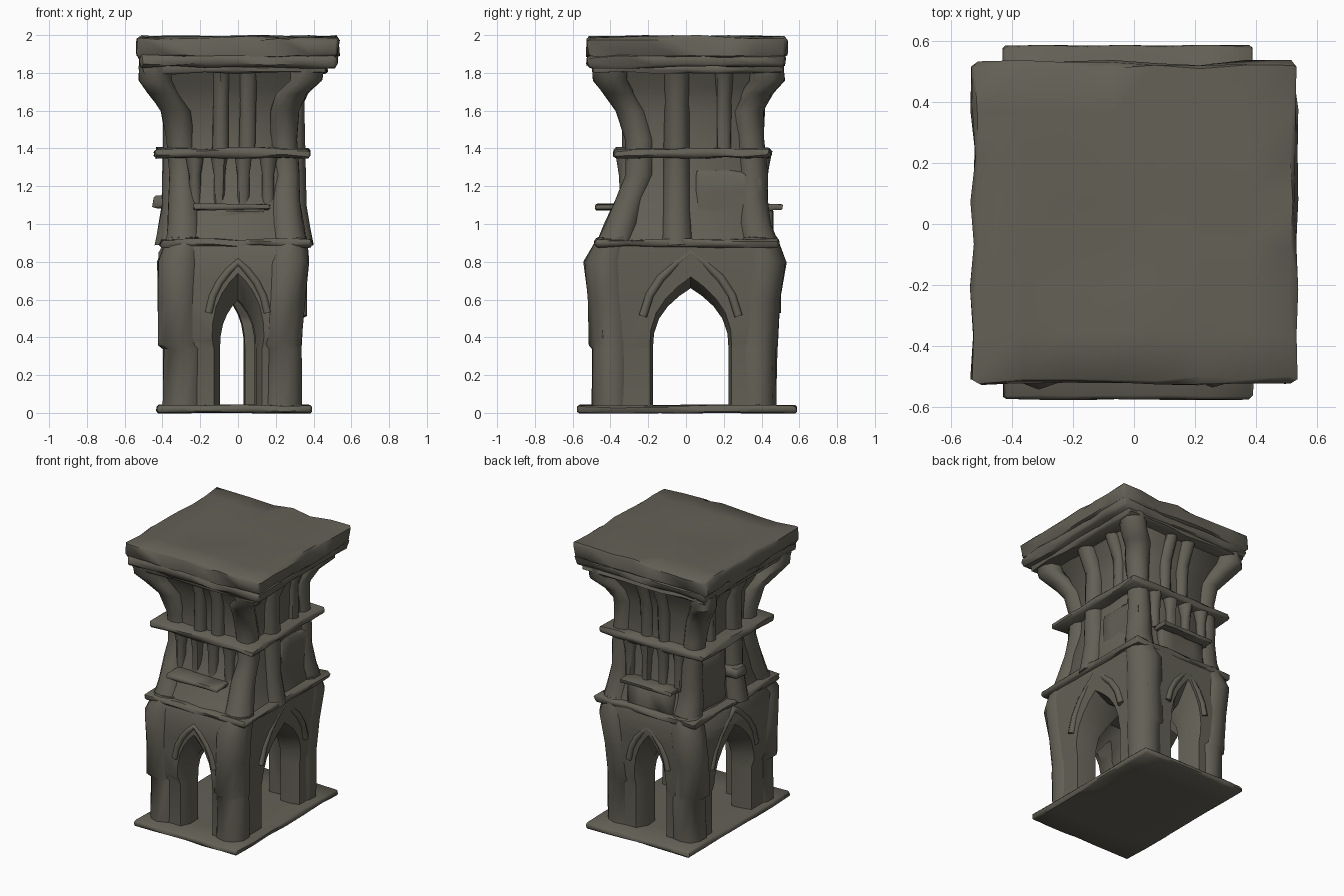
import bpy, bmesh, math, random
from mathutils import Vector

random.seed(4)
cube = bpy.data.objects.get("Cube")
if cube:
    bpy.data.objects.remove(cube, do_unlink=True)

# One weathered stone colour
STONE = (0.125, 0.118, 0.092, 1)
stone = bpy.data.materials.new("weathered_stone")
stone.use_nodes = True
stone.diffuse_color = STONE
bsdf = stone.node_tree.nodes["Principled BSDF"]
bsdf.inputs["Base Color"].default_value = STONE
bsdf.inputs["Roughness"].default_value = 0.9


def activate(ob):
    bpy.ops.object.select_all(action='DESELECT')
    ob.select_set(True)
    bpy.context.view_layer.objects.active = ob


def finish(name, bm, jitter=0.0, smooth=True):
    for v in bm.verts:
        v.co += Vector([random.uniform(-jitter, jitter) for _ in range(3)])
    bmesh.ops.recalc_face_normals(bm, faces=bm.faces)
    mesh = bpy.data.meshes.new(name)
    bm.to_mesh(mesh)
    bm.free()
    ob = bpy.data.objects.new(name, mesh)
    bpy.context.collection.objects.link(ob)
    mesh.materials.append(stone)
    if smooth:
        activate(ob)
        bpy.ops.object.shade_smooth_by_angle(angle=math.radians(50))
    return ob


def skin(bm, rings):
    loops = [[bm.verts.new(p) for p in ring] for ring in rings]
    n = len(loops[0])
    for a, b in zip(loops, loops[1:]):
        for i in range(n):
            j = (i + 1) % n
            bm.faces.new((a[i], a[j], b[j], b[i]))
    bm.faces.new(loops[0])
    bm.faces.new(loops[-1])


def loft(name, rows, c=0.05, jitter=0.0, smooth=True):
    """Stack of chamfered rectangles (z, x0, x1, y0, y1)."""
    bm = bmesh.new()
    skin(bm, [[(x0 + c, y0, z), (x1 - c, y0, z), (x1, y0 + c, z), (x1, y1 - c, z),
               (x1 - c, y1, z), (x0 + c, y1, z), (x0, y1 - c, z), (x0, y0 + c, z)]
              for z, x0, x1, y0, y1 in rows])
    return finish(name, bm, jitter, smooth)


def slab(name, x0, x1, y0, y1, z0, z1, cuts=5, jitter=0.008):
    """Worn stone slab with uneven faces."""
    bm = bmesh.new()
    bmesh.ops.create_cube(bm, size=1)
    for v in bm.verts:
        v.co = ((x0 + x1) / 2 + v.co.x * (x1 - x0), (y0 + y1) / 2 + v.co.y * (y1 - y0),
                (z0 + z1) / 2 + v.co.z * (z1 - z0))
    bmesh.ops.bevel(bm, geom=bm.edges[:], offset=min(0.015, (z1 - z0) / 4), segments=1, affect='EDGES')
    long_edges = [e for e in bm.edges if e.calc_length() > 0.3]
    bmesh.ops.subdivide_edges(bm, edges=long_edges, cuts=cuts, use_grid_fill=True)
    return finish(name, bm, jitter)


def column(name, rows, sides=10):
    """Round shaft through (x, y, z, radius)."""
    bm = bmesh.new()
    skin(bm, [[(x + r * math.cos(math.tau * (i + .5) / sides),
                y + r * math.sin(math.tau * (i + .5) / sides), z) for i in range(sides)]
              for x, y, z, r in rows])
    return finish(name, bm, 0.005)


def arch(half, spring, peak):
    """Outline of a pointed arch as (across, z), starting below ground."""
    side = [(half * (1 - u ** 2.6), spring + (peak - spring) * u) for u in (0, .25, .5, .7, .87)]
    left = [(-a, z) for a, z in reversed(side)]
    return [(half, -.1)] + side + [(0, peak)] + left + [(-half, -.1)]


def place(axis, across, depth, z):
    return (across, depth, z) if axis == 'y' else (depth, across, z)


def carve(target, cutter):
    cutter.hide_render = True
    mod = target.modifiers.new("carve", 'BOOLEAN')
    mod.operation, mod.solver, mod.object = 'DIFFERENCE', 'EXACT', cutter
    activate(target)
    bpy.ops.object.modifier_apply(modifier=mod.name)
    bpy.data.objects.remove(cutter, do_unlink=True)


def cut_arch(target, axis, stations):
    """Tunnel through (depth, centre, half width, spring, peak)."""
    bm = bmesh.new()
    skin(bm, [[place(axis, c + a, d, z) for a, z in arch(h, s, p)] for d, c, h, s, p in stations])
    carve(target, finish("arch_cutter", bm, smooth=False))


def rib(name, axis, depth, centre, half, spring, peak, radius):
    """Raised moulding that follows a pointed arch."""
    pts = arch(half, spring, peak)[2:-2]
    curve = bpy.data.curves.new(name, 'CURVE')
    curve.dimensions = '3D'
    curve.bevel_depth, curve.bevel_resolution, curve.use_fill_caps = radius, 1, True
    spline = curve.splines.new('POLY')
    spline.points.add(len(pts) - 1)
    for p, (a, z) in zip(spline.points, pts):
        p.co = (*place(axis, centre + a, depth, z), 1)
    curve.materials.append(stone)
    ob = bpy.data.objects.new(name, curve)
    bpy.context.collection.objects.link(ob)


# Base slab
slab("base_slab", -.43, .39, -.575, .585, 0, .04, jitter=.004)

# Arched lower storey: open chamber entered by a pointed arch on each side
lower = loft("arched_storey", [(.03, -.38, .32, -.47, .46), (.34, -.38, .32, -.47, .46),
                               (.40, -.40, .33, -.49, .47), (.7, -.41, .35, -.50, .49),
                               (.82, -.41, .36, -.50, .50), (.90, -.37, .36, -.47, .48)], smooth=False)
carve(lower, loft("chamber_cutter", [(-.1, -.24, .18, -.31, .30), (.5, -.24, .18, -.31, .30),
                                     (.68, -.16, .10, -.2, .2)], smooth=False))
cut_arch(lower, 'y', [(-.6, 0, .19, .44, .88), (-.40, 0, .095, .34, .6),
                      (.38, -.05, .08, .34, .6), (.6, -.04, .19, .44, .88)])
cut_arch(lower, 'x', [(-.5, .025, .25, .36, .80), (-.28, .025, .2, .34, .66),
                      (.24, .025, .2, .34, .66), (.5, .025, .25, .36, .80)])
activate(lower)
bpy.ops.object.shade_smooth_by_angle(angle=math.radians(40))

# Arch mouldings on all four sides
for name, depth, centre in (("front", -.49, 0), ("back", .48, -.04)):
    rib(name + "_arch_rib", 'y', depth, centre, .16, .44, .80, .022)
for name, depth in (("right", -.395), ("left", .34)):
    rib(name + "_arch_rib", 'x', depth, .025, .26, .40, .85, .025)

# Corner buttresses, then corner piers that flare out under the roof
BUTTRESS = [(.03, -.40, .34, -.50, .48, .11), (.34, -.40, .34, -.50, .48, .11),
            (.36, -.43, .34, -.51, .49, .12), (.6, -.43, .36, -.52, .5, .12),
            (.8, -.43, .38, -.54, .53, .12), (.93, -.38, .37, -.47, .48, .10)]
PIER = [(.89, -.385, .37, -.48, .49, .10), (1.0, -.38, .35, -.43, .45, .09),
        (1.14, -.37, .33, -.37, .43, .08), (1.26, -.37, .33, -.32, .43, .075),
        (1.45, -.38, .32, -.32, .41, .075), (1.6, -.41, .33, -.37, .41, .08),
        (1.69, -.48, .37, -.44, .46, .085), (1.76, -.53, .45, -.49, .52, .09),
        (1.84, -.53, .46, -.5, .52, .09)]
for fy, front in ((0, "front"), (1, "back")):
    for fx, side in ((0, "right"), (1, "left")):
        for part, rows in (("buttress", BUTTRESS), ("pier", PIER)):
            column(f"{front}_{side}_{part}",
                   [((x1 - r if fx else x0 + r), (y1 - r if fy else y0 + r), z, r)
                    for z, x0, x1, y0, y1, r in rows])

# Tower walls, slightly recessed between the piers
loft("tower_walls", [(.86, -.36, .34, -.47, .47), (1.0, -.34, .32, -.39, .42),
                     (1.2, -.33, .30, -.31, .39), (1.4, -.33, .29, -.28, .38),
                     (1.6, -.33, .29, -.29, .37), (1.72, -.38, .32, -.33, .41),
                     (1.86, -.44, .38, -.39, .45)], jitter=.004)

# String courses around the tower
slab("lower_ledge", -.41, .39, -.48, .49, .88, .92)
slab("upper_ledge", -.44, .38, -.38, .45, 1.35, 1.40)

# Balcony ledges with slim window columns on front and back
for name, y0, y1, yc in (("front", -.48, -.28, -.32), ("back", .34, .51, .40)):
    slab(name + "_balcony", -.24, .17, y0, y1, 1.075, 1.105, 3, .004)
    slab(name + "_parapet", -.21, .15, min(yc, yc * 1.15), max(yc, yc * 1.15), .90, 1.08, 3, .004)
    for i in range(4):
        x = -.23 + i * .13
        column(f"{name}_window_column_{i + 1}",
               [(x, yc, 1.09, .032), (x, yc, 1.26, .032), (x, yc, 1.37, .05)])
    for i, x in enumerate((-.09, .05)):
        column(f"{name}_upper_column_{i + 1}",
               [(x, yc * .91, 1.38, .045), (x, yc * .93, 1.65, .045), (x, yc * 1.12, 1.84, .05)])
slab("right_wall_block", -.45, -.3, -.06, .06, 1.08, 1.15, 3, .006)

# Central pilasters and wall panels on the two long sides
for name, x, out in (("right", -.33, -1), ("left", .29, 1)):
    column(name + "_pilaster", [(x + out * .03, -.05, .89, .085), (x, -.05, 1.1, .075), (x, -.05, 1.65, .065),
                                (x + out * .08, -.05, 1.84, .07)])
    slab(name + "_wall_panel", x - .025, x + .025, .05, .40, .92, 1.28, 3, .006)
    column(name + "_upper_column", [(x, .2, 1.38, .04), (x, .2, 1.65, .04), (x + out * .08, .2, 1.84, .05)])

# Cornice and heavy roof slab
slab("cornice", -.50, .47, -.49, .51, 1.80, 1.84)
slab("roof_underlayer", -.52, .52, -.52, .52, 1.83, 1.90, jitter=.010)
slab("roof_slab", -.53, .53, -.52, .53, 1.88, 1.99, 6, .010)
